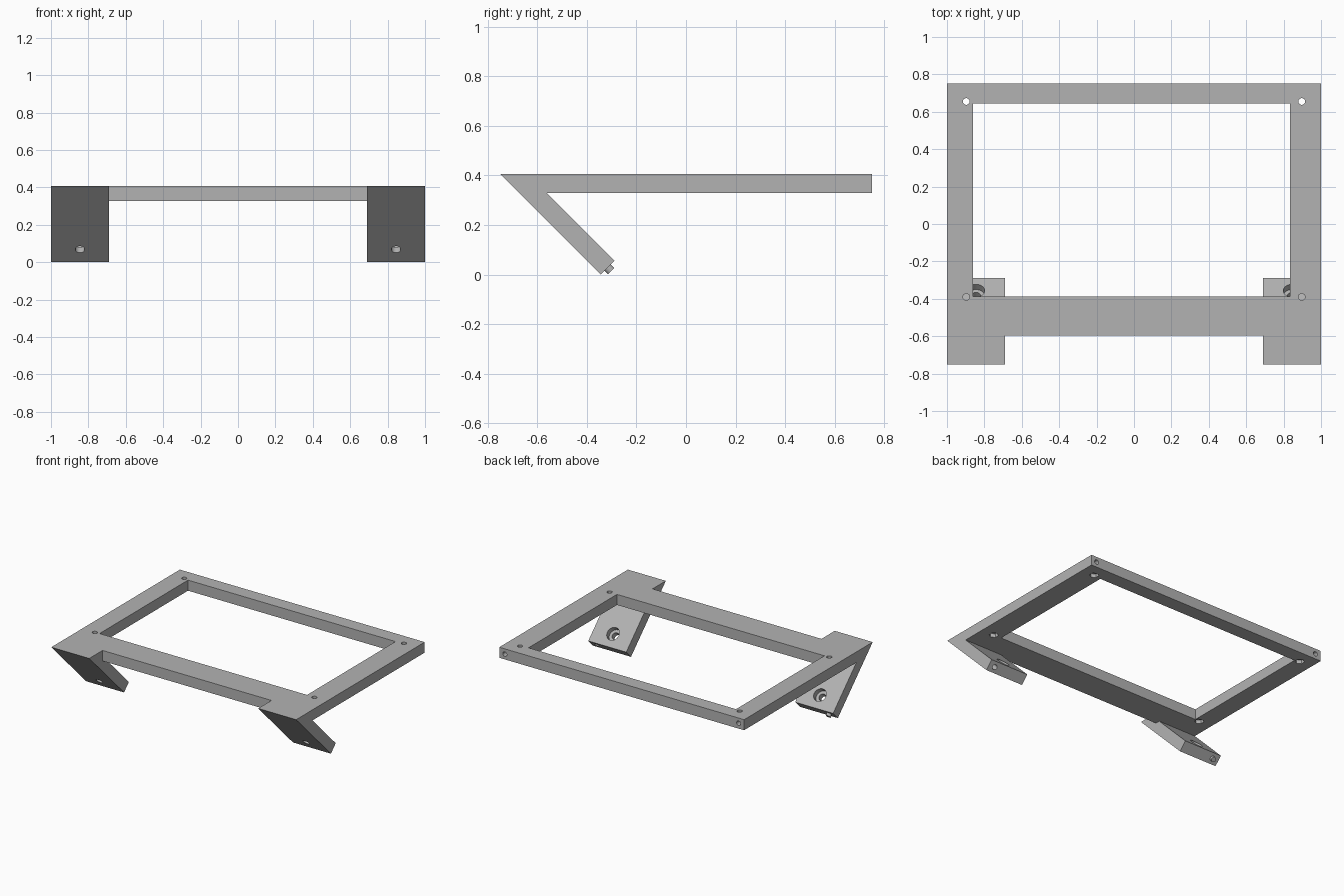
import bpy, bmesh
from mathutils import Vector

if "Cube" in bpy.data.objects:
    bpy.data.objects.remove(bpy.data.objects["Cube"], do_unlink=True)

grey = bpy.data.materials.new("plain grey")
grey.use_nodes = True
colour = (0.45, 0.45, 0.45, 1)
grey.diffuse_color = colour
grey.node_tree.nodes["Principled BSDF"].inputs["Base Color"].default_value = colour

TOP, UNDER = 0.406, 0.328
UP = Vector((0, 0, 1))
BACK = Vector((0, 1, 0))
LEG_OUT = Vector((0, 1, 1)).normalized()     # normal of the leg's inner face
LEG_DOWN = Vector((0, 1, -1)).normalized()   # along the leg to its foot


def prism(name, outline, offset):
    """Extrude a closed outline along an offset vector."""
    bm = bmesh.new()
    face = bm.faces.new([bm.verts.new(p) for p in outline])
    ext = bmesh.ops.extrude_face_region(bm, geom=[face])
    moved = [v for v in ext["geom"] if isinstance(v, bmesh.types.BMVert)]
    bmesh.ops.translate(bm, verts=moved, vec=offset)
    bmesh.ops.recalc_face_normals(bm, faces=bm.faces)
    mesh = bpy.data.meshes.new(name)
    bm.to_mesh(mesh)
    bm.free()
    mesh.materials.append(grey)
    obj = bpy.data.objects.new(name, mesh)
    bpy.context.collection.objects.link(obj)
    return obj


def box(name, x0, x1, y0, y1, z0, z1):
    outline = [(x0, y0, z0), (x1, y0, z0), (x1, y1, z0), (x0, y1, z0)]
    return prism(name, outline, (0, 0, z1 - z0))


def rod(name, start, axis, length, radius, sides=24):
    bpy.ops.mesh.primitive_cylinder_add(vertices=sides, radius=radius, depth=length)
    obj = bpy.context.object
    obj.name = name
    obj.rotation_euler = axis.to_track_quat("Z", "Y").to_euler()
    obj.location = Vector(start) + axis * length / 2
    obj.data.materials.append(grey)
    return obj


def cut(target, cutter):
    """Subtract the cutter, then discard it."""
    mod = target.modifiers.new("cut", "BOOLEAN")
    mod.operation, mod.solver, mod.object = "DIFFERENCE", "EXACT", cutter
    bpy.context.view_layer.update()
    with bpy.context.temp_override(object=target, active_object=target):
        bpy.ops.object.modifier_apply(modifier=mod.name)
    bpy.data.objects.remove(cutter, do_unlink=True)


def smooth(obj):
    bpy.ops.object.select_all(action="DESELECT")
    obj.select_set(True)
    bpy.context.view_layer.objects.active = obj
    bpy.ops.object.shade_smooth_by_angle()


# Flat frame with its window
frame = box("frame", -1, 1, -0.595, 0.75, UNDER, TOP)
cut(frame, box("window_cutter", -0.86, 0.835, -0.387, 0.645, 0.2, 0.6))

# Corner screw holes with nut pockets below, and holes in the back edge
for x in (-0.897, 0.897):
    for y in (-0.39, 0.655):
        cut(frame, rod("screw_cutter", (x, y, 0.2), UP, 0.4, 0.018))
        cut(frame, rod("nut_cutter", (x, y, 0.3), UP, 0.055, 0.032, 6))
for x in (-0.955, 0.955):
    cut(frame, rod("back_cutter", (x, 0.65, 0.367), BACK, 0.2, 0.017))
smooth(frame)

# Slanted legs with a counterbored screw hole and a hole in the foot
profile = [(-0.75, TOP), (-0.344, 0), (-0.288, 0.056), (-0.56, UNDER),
           (-0.595, UNDER), (-0.595, TOP)]
FOOT = Vector((0, -0.316, 0.028))
for name, side in (("left_leg", 1), ("right_leg", -1)):
    leg = prism(name, [(side * 0.69, y, z) for y, z in profile], (side * 0.31, 0, 0))
    hole = Vector((side * 0.845, -0.412, 0.068))
    cut(leg, rod("screw_cutter", hole - LEG_OUT * 0.05, LEG_OUT, 0.2, 0.025))
    cut(leg, rod("head_cutter", hole + LEG_OUT * 0.04, LEG_OUT, 0.1, 0.047))
    foot = FOOT + Vector((side * 0.95, 0, 0))
    cut(leg, rod("foot_cutter", foot - LEG_DOWN * 0.08, LEG_DOWN, 0.12, 0.018))
    smooth(leg)

# Small pin standing out of the right foot
pin = rod("foot_pin", FOOT + Vector((-0.95, 0, 0)) - LEG_DOWN * 0.08, LEG_DOWN, 0.1, 0.018)
smooth(pin)
